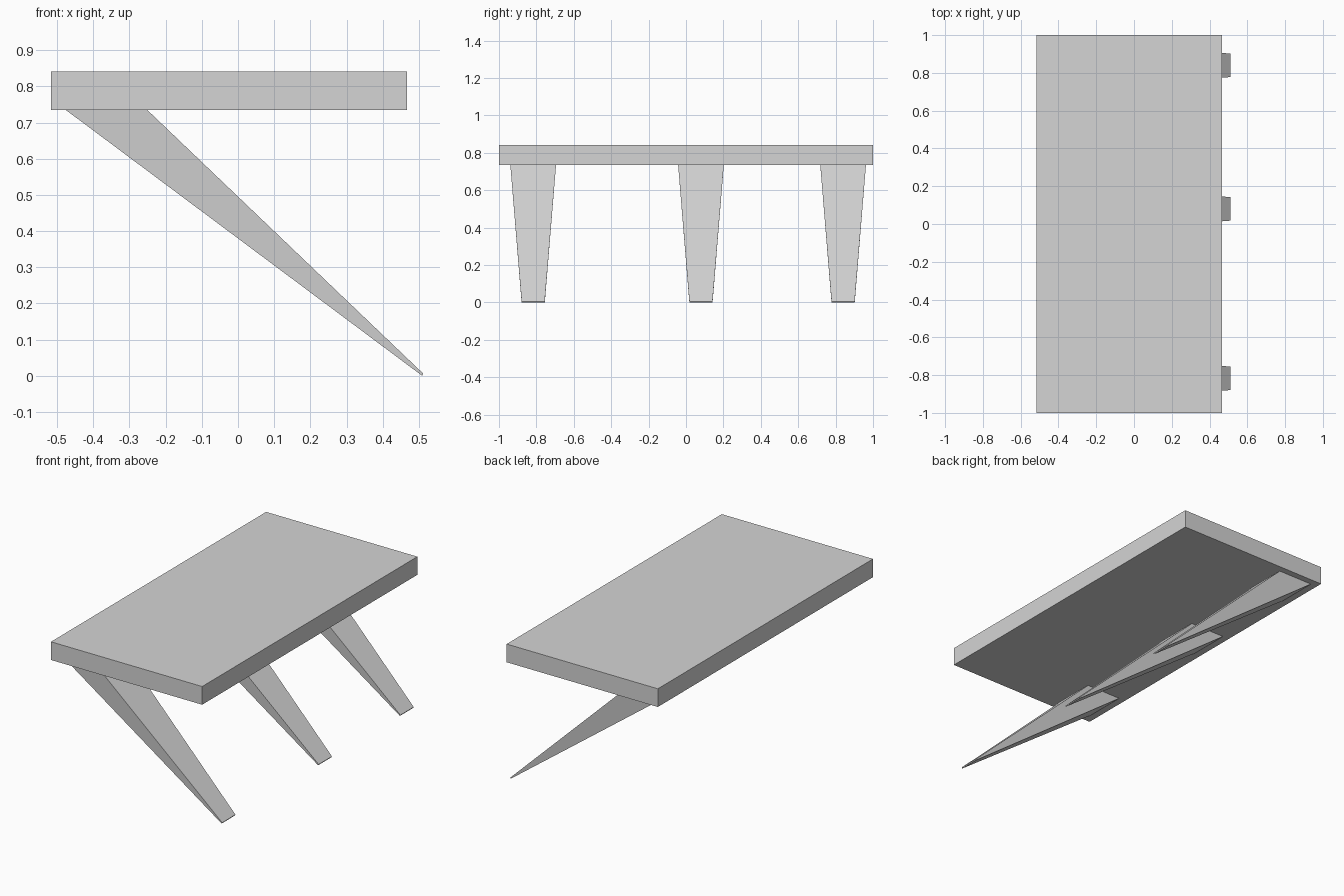
import bpy
import bmesh

default = bpy.data.objects.get("Cube")
if default:
    bpy.data.objects.remove(default, do_unlink=True)

# Single plain grey finish
grey = bpy.data.materials.new("plain_grey")
grey.use_nodes = True
colour = (0.66, 0.66, 0.66, 1.0)
grey.diffuse_color = colour
grey.node_tree.nodes["Principled BSDF"].inputs["Base Color"].default_value = colour


def loft(name, lower, upper):
    """Solid between two matching four-cornered loops."""
    bm = bmesh.new()
    a = [bm.verts.new(p) for p in lower]
    b = [bm.verts.new(p) for p in upper]
    bm.faces.new(a[::-1])
    bm.faces.new(b)
    for i in range(4):
        j = (i + 1) % 4
        bm.faces.new((a[i], a[j], b[j], b[i]))
    bmesh.ops.recalc_face_normals(bm, faces=bm.faces)
    mesh = bpy.data.meshes.new(name)
    bm.to_mesh(mesh)
    bm.free()
    mesh.materials.append(grey)
    obj = bpy.data.objects.new(name, mesh)
    bpy.context.collection.objects.link(obj)
    return obj


def rectangle(start, end, y, half_width):
    """Loop spanning two (x, z) points, widened along y."""
    (x0, z0), (x1, z1) = start, end
    return [(x0, y - half_width, z0), (x1, y - half_width, z1),
            (x1, y + half_width, z1), (x0, y + half_width, z0)]


UNDERSIDE, TOP = 0.734, 0.841

# Flat rectangular slab
loft("table_top",
     rectangle((-0.517, UNDERSIDE), (0.467, UNDERSIDE), 0, 1),
     rectangle((-0.517, TOP), (0.467, TOP), 0, 1))

# Slanted legs tapering to a thin foot
for name, y in (("front_leg", -0.817), ("middle_leg", 0.08), ("back_leg", 0.84)):
    loft(name,
         rectangle((0.509, 0.0), (0.512, 0.006), y, 0.062),
         rectangle((-0.475, UNDERSIDE), (-0.25, UNDERSIDE), y, 0.122))
